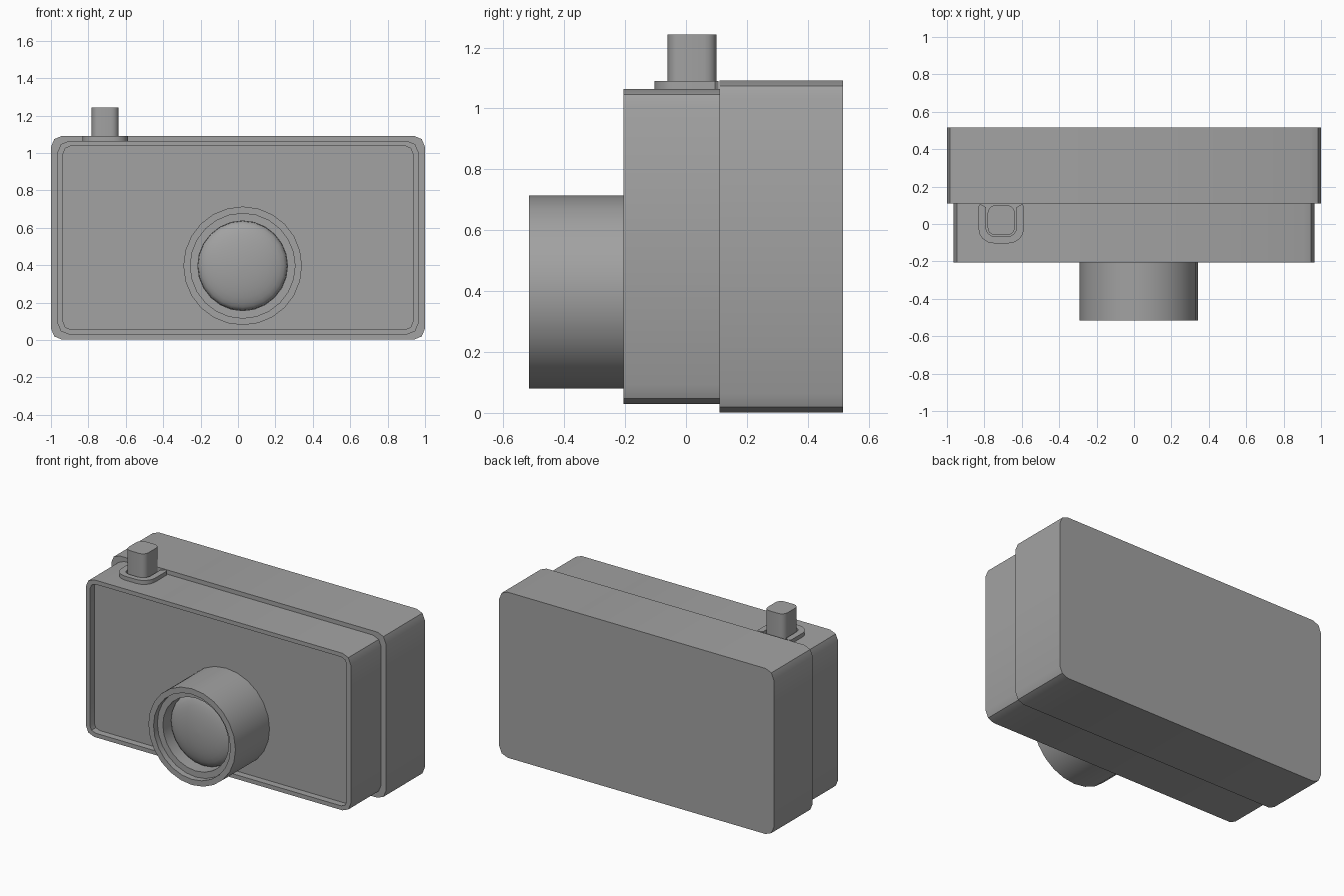
import bpy
import bmesh
from math import sin, cos, pi, radians

cube = bpy.data.objects.get("Cube")
if cube:
    bpy.data.objects.remove(cube, do_unlink=True)

grey = bpy.data.materials.new("mid grey")
grey.use_nodes = True
COLOUR = (0.36, 0.36, 0.36, 1)
grey.diffuse_color = COLOUR
grey.node_tree.nodes["Principled BSDF"].inputs["Base Color"].default_value = COLOUR


def rounded_rect(cx, cy, hx, hy, r, seg):
    """Outline of a rectangle with arc corners."""
    pts = []
    for q, (sx, sy) in enumerate([(1, 1), (-1, 1), (-1, -1), (1, -1)]):
        for i in range(seg + 1):
            a = (q + i / seg) * pi / 2
            pts.append((cx + sx * (hx - r) + r * cos(a), cy + sy * (hy - r) + r * sin(a)))
    return pts


def circle(cx, cy, r, n):
    return [(cx + r * cos(2 * pi * i / n), cy + r * sin(2 * pi * i / n)) for i in range(n)]


def along_y(outline, y):
    return [(x, y, z) for x, z in outline]


def along_z(outline, z):
    return [(x, y, z) for x, y in outline]


def loft(name, loops, angle=30):
    """Bridge matching loops in order and cap both ends."""
    bm = bmesh.new()
    rows = [[bm.verts.new(p) for p in loop] for loop in loops]
    n = len(rows[0])
    for a, b in zip(rows, rows[1:]):
        for i in range(n):
            j = (i + 1) % n
            bm.faces.new((a[i], a[j], b[j], b[i]))
    bm.faces.new(rows[0][::-1])
    bm.faces.new(rows[-1])
    bmesh.ops.recalc_face_normals(bm, faces=bm.faces)
    mesh = bpy.data.meshes.new(name)
    bm.to_mesh(mesh)
    bm.free()
    mesh.materials.append(grey)
    obj = bpy.data.objects.new(name, mesh)
    bpy.context.collection.objects.link(obj)
    bpy.ops.object.select_all(action='DESELECT')
    obj.select_set(True)
    bpy.context.view_layer.objects.active = obj
    bpy.ops.object.shade_smooth_by_angle(angle=radians(angle))
    return obj


# Body: deep rear shell and a slightly smaller front shell with a sunken panel
MID = 0.547
rear = rounded_rect(0, MID, 1.0, 0.545, 0.06, 2)
loft("rear_body", [along_y(rear, 0.515), along_y(rear, 0.11)])

front = rounded_rect(0, MID, 0.965, 0.517, 0.06, 2)
panel = rounded_rect(0, MID, 0.935, 0.49, 0.04, 2)
loft("front_body", [along_y(front, 0.11), along_y(front, -0.205),
                    along_y(panel, -0.205), along_y(panel, -0.16)])

# Lens barrel with a stepped bore, and the domed glass inside
LX, LZ, SIDES = 0.025, 0.397, 24
barrel = [(0.317, -0.15), (0.317, -0.515), (0.28, -0.515),
          (0.28, -0.475), (0.24, -0.475), (0.24, -0.37)]
loft("lens_barrel", [along_y(circle(LX, LZ, r, SIDES), y) for r, y in barrel])

dome = [(0.239 * cos(a), -0.385 - 0.065 * sin(a))
        for a in (radians(d) for d in range(0, 90, 11))]
loft("lens_glass", [along_y(circle(LX, LZ, r, SIDES), y) for r, y in dome], 60)

# Shutter button standing in a U-shaped collar
BX = -0.71
button = rounded_rect(BX, 0.02, 0.072, 0.08, 0.04, 4)
loft("shutter_button", [along_z(button, 1.05), along_z(button, 1.243)])


def u_side(half, low, r):
    """Lower half of a U, from the left arm to the right arm."""
    arc = [(r * cos(a), r * sin(a)) for a in (pi + i * pi / 8 for i in range(5))]
    left = [(-half + r + x, low + r + y) for x, y in arc]
    return [(BX + x, y) for x, y in left + [(-x, y) for x, y in left[::-1]]]


TIPS = [(0.122, 0.095), (0.112, 0.107), (0.082, 0.09)]
outer = u_side(0.122, -0.103, 0.08)
inner = u_side(0.082, -0.068, 0.05)
right_tip = [(BX + x, y) for x, y in TIPS]
left_tip = [(BX - x, y) for x, y in TIPS[::-1]]
collar = outer + right_tip + inner[::-1] + left_tip
loft("button_collar", [along_z(collar, 1.055), along_z(collar, 1.09)])
